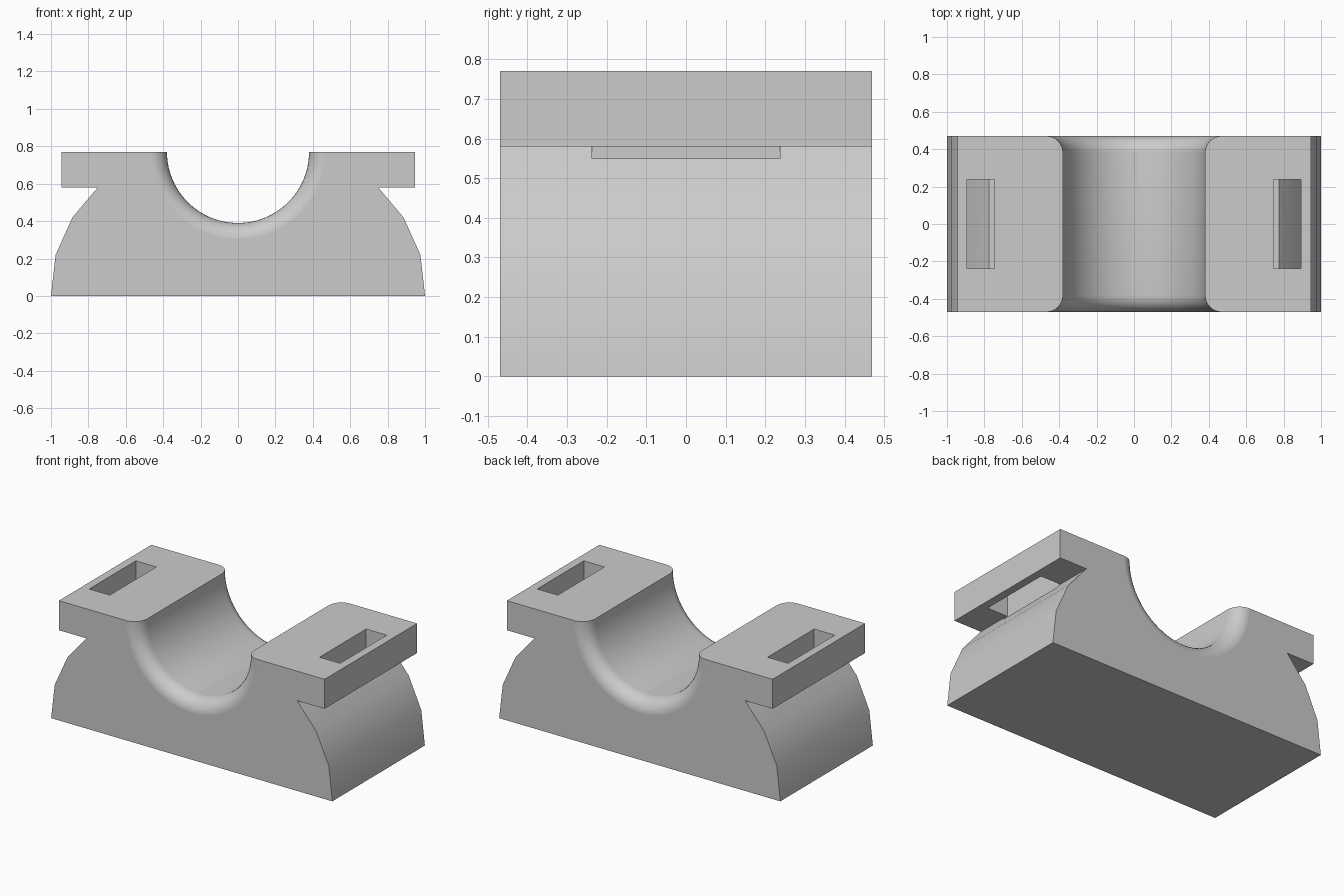
import bpy, bmesh, math

DEPTH = 0.47          # half depth along y
TOP = 0.77            # height of the upper face and bore axis
BORE = 0.38           # bore radius
FILLET = 0.09         # rounding of the bore mouths

default = bpy.data.objects.get("Cube")
if default:
    bpy.data.objects.remove(default, do_unlink=True)

grey = bpy.data.materials.new("plain grey")
grey.use_nodes = True
colour = (0.6, 0.6, 0.6, 1)
grey.diffuse_color = colour
grey.node_tree.nodes["Principled BSDF"].inputs["Base Color"].default_value = colour


def make_object(name, bm):
    bmesh.ops.recalc_face_normals(bm, faces=bm.faces)
    mesh = bpy.data.meshes.new(name)
    bm.to_mesh(mesh)
    bm.free()
    mesh.materials.append(grey)
    obj = bpy.data.objects.new(name, mesh)
    bpy.context.collection.objects.link(obj)
    return obj


def cut(target, cutter):
    mod = target.modifiers.new(cutter.name, "BOOLEAN")
    mod.operation = "DIFFERENCE"
    mod.solver = "EXACT"
    mod.object = cutter
    cutter.hide_render = True
    bpy.context.view_layer.objects.active = target
    bpy.ops.object.modifier_apply(modifier=mod.name)
    bpy.data.objects.remove(cutter, do_unlink=True)


# Saddle body: mirrored half outline, extruded front to back
half = [(1.0, 0), (0.975, 0.22), (0.885, 0.42), (0.75, 0.58),
        (0.945, 0.58), (0.945, TOP)]
outline = half + [(-x, z) for x, z in reversed(half)]
bm = bmesh.new()
face = bm.faces.new([bm.verts.new((x, -DEPTH, z)) for x, z in outline])
new = bmesh.ops.extrude_face_region(bm, geom=[face])["geom"]
bmesh.ops.translate(bm, vec=(0, 2 * DEPTH, 0),
                    verts=[v for v in new if isinstance(v, bmesh.types.BMVert)])
body = make_object("saddle_clamp_body", bm)

# Bore with flared mouths, turned about the y axis
flare = []
for i in range(9):
    a = math.radians(90 * i / 8)
    flare.append((BORE + FILLET * (1 - math.cos(a)),
                  DEPTH + 0.0005 - FILLET * (1 - math.sin(a))))
flare.append((BORE + FILLET, DEPTH + 0.1))
profile = [(r, -y) for r, y in reversed(flare)] + flare
SEGMENTS = 72
bm = bmesh.new()
rings = []
for r, y in profile:
    angles = [math.tau * (k + 0.5) / SEGMENTS for k in range(SEGMENTS)]
    rings.append([bm.verts.new((r * math.cos(a), y, TOP + r * math.sin(a)))
                  for a in angles])
for lower, upper in zip(rings, rings[1:]):
    for k in range(SEGMENTS):
        n = (k + 1) % SEGMENTS
        bm.faces.new((lower[k], lower[n], upper[n], upper[k]))
bm.faces.new(rings[0])
bm.faces.new(rings[-1])
cut(body, make_object("bore_cutter", bm))

# Strap slots through both flanges
for side in (-1, 1):
    bm = bmesh.new()
    bmesh.ops.create_cube(bm, size=1)
    for v in bm.verts:
        v.co.x = side * 0.8195 + v.co.x * 0.147
        v.co.y *= 0.474
        v.co.z = 0.7 + v.co.z * 0.3
    cut(body, make_object("slot_cutter", bm))

# Smooth curved faces, keep the flat front, back and top crisp
bpy.ops.object.select_all(action="DESELECT")
body.select_set(True)
bpy.context.view_layer.objects.active = body
bpy.ops.object.shade_smooth_by_angle(angle=math.radians(30))
for p in body.data.polygons:
    if max(abs(p.normal.y), abs(p.normal.z)) > 0.9999 and p.area > 0.02:
        p.use_smooth = False
